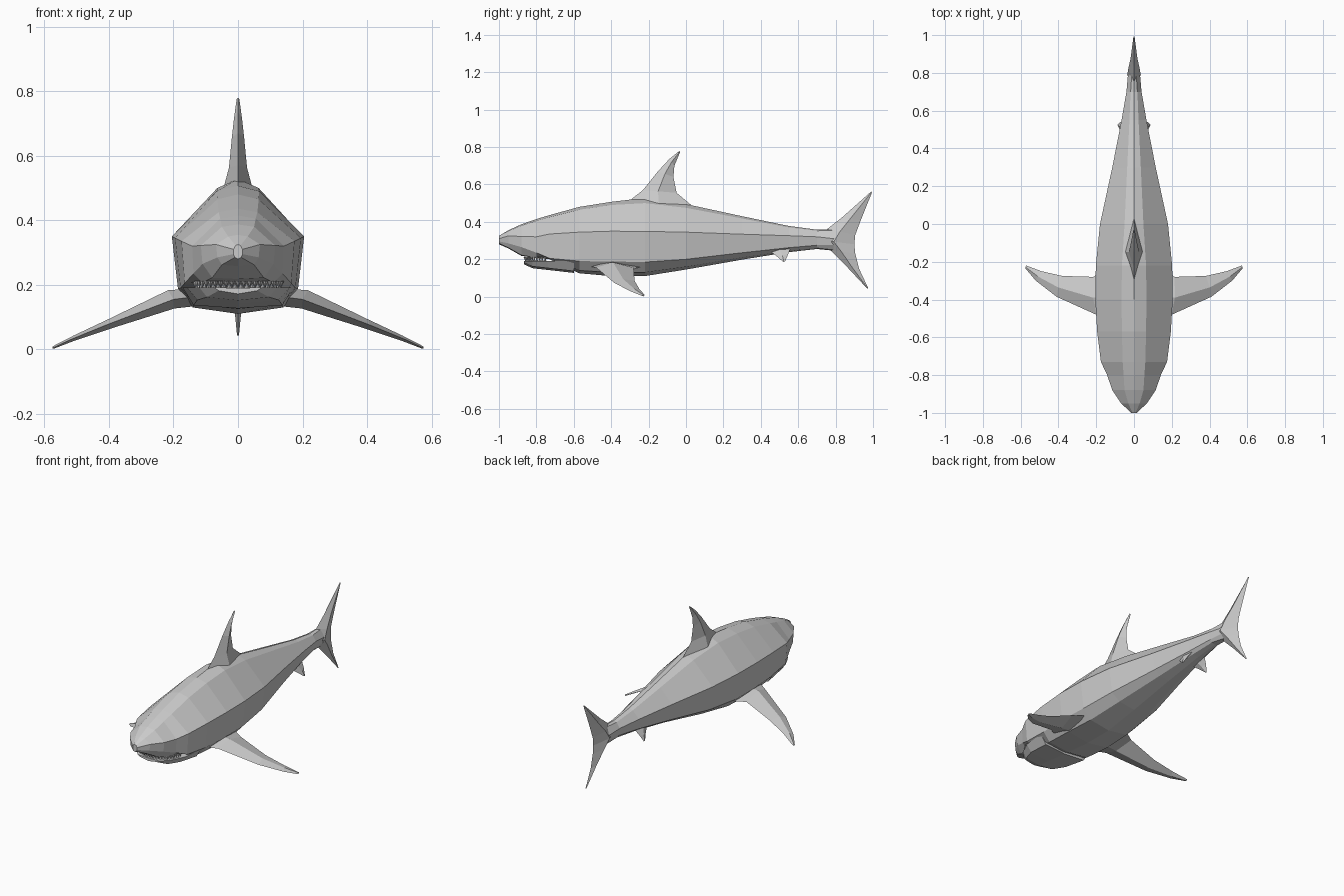
import bpy, bmesh, math
from mathutils import Vector

grey = bpy.data.materials.new("shark_grey")
grey.diffuse_color = (0.6, 0.6, 0.6, 1)


def finish(name, bm):
    bmesh.ops.recalc_face_normals(bm, faces=bm.faces)
    me = bpy.data.meshes.new(name)
    bm.to_mesh(me)
    bm.free()
    me.materials.append(grey)
    ob = bpy.data.objects.new(name, me)
    bpy.context.collection.objects.link(ob)
    return ob


def loft(name, rings):
    """Skin a row of equal closed rings and cap both ends."""
    bm = bmesh.new()
    vs = [[bm.verts.new(p) for p in r] for r in rings]
    n = len(vs[0])
    for a, b in zip(vs, vs[1:]):
        for i in range(n):
            j = (i + 1) % n
            bm.faces.new((a[i], a[j], b[j], b[i]))
    bm.faces.new(vs[0])
    bm.faces.new(vs[-1][::-1])
    return finish(name, bm)


def symmetric_ring(y, half):
    """Half outline from top centre to bottom centre, mirrored over x."""
    pts = [Vector((x, y, z)) for x, z in half]
    return pts + [Vector((-p.x, p.y, p.z)) for p in pts[-2:0:-1]]


def blade(lead, trail, thick, axis):
    """Diamond section between a leading and a trailing edge point."""
    lead, trail, axis = Vector(lead), Vector(trail), Vector(axis)
    mid = lead.lerp(trail, 0.45)
    return [lead, mid + axis * thick, trail, mid - axis * thick]


# Body: y, top z, shoulder x z, flank x z, lower flank x z, belly x z, bottom z
sections = [
    (-1.00, .325, .008, .322, .014, .310, .014, .295, .010, .285, .280),
    (-.95, .355, .030, .350, .068, .325, .064, .285, .050, .262, .258),
    (-.88, .387, .050, .380, .115, .322, .110, .265, .080, .222, .218),
    (-.80, .415, .055, .405, .142, .320, .138, .235, .110, .207, .207),
    (-.73, .436, .060, .425, .175, .335, .165, .205, .130, .200, .200),
    (-.57, .480, .064, .465, .195, .345, .178, .190, .135, .140, .125),
    (-.40, .507, .066, .490, .205, .350, .186, .188, .140, .130, .110),
    (-.22, .528, .064, .500, .202, .349, .182, .185, .130, .130, .110),
    (.00, .495, .050, .475, .180, .345, .160, .200, .105, .160, .145),
    (.30, .430, .036, .418, .115, .334, .100, .235, .062, .210, .198),
    (.55, .378, .024, .370, .066, .326, .055, .262, .035, .245, .238),
    (.70, .358, .018, .352, .040, .320, .034, .275, .022, .260, .255),
    (.79, .362, .012, .355, .032, .310, .026, .275, .012, .250, .246),
]
loft("body", [symmetric_ring(s[0], [(0, s[1]), s[2:4], s[4:6], s[6:8], s[8:10], (0, s[10])])
              for s in sections])

# Lower jaw: y, half width, bottom z
loft("lower_jaw", [symmetric_ring(y, [(0, .190), (w, .192), (w * .8, b + .010), (0, b)])
                   for y, w, b in [(-.865, .075, .172), (-.82, .120, .152),
                                   (-.74, .158, .143), (-.60, .172, .127)]])

# Teeth along the mouth curve, upper row pointing down and lower row up
bm = bmesh.new()
for count, base, tip, shrink in [(23, .212, .192, 1.0), (22, .189, .208, .95)]:
    for i in range(count):
        a = math.pi * (i + .5) / count
        c = Vector((.135 * math.cos(a) * shrink, -.745 - .115 * math.sin(a) * shrink, 0))
        ring = [bm.verts.new(c + Vector((.008 * math.cos(k * math.tau / 4),
                                         .008 * math.sin(k * math.tau / 4), base)))
                for k in range(4)]
        apex = bm.verts.new(c + Vector((0, 0, tip)))
        bm.faces.new(ring)
        for k in range(4):
            bm.faces.new((ring[k], ring[(k + 1) % 4], apex))
finish("teeth", bm)

# Dorsal fin, swept back
X = (1, 0, 0)
loft("dorsal_fin", [blade(l, t, w, X) for l, t, w in [
    ((0, -.30, .515), (0, .04, .480), .045),
    ((0, -.23, .570), (0, -.05, .555), .028),
    ((0, -.15, .670), (0, -.067, .640), .019),
    ((0, -.09, .735), (0, -.062, .700), .012),
    ((0, -.035, .780), (0, -.032, .772), .004)]])

# Tail fin, crescent with a longer upper lobe
loft("tail_fin", [blade(l, t, w, X) for l, t, w in [
    ((0, .99, .562), (0, .994, .556), .003),
    ((0, .83, .420), (0, .935, .410), .018),
    ((0, .755, .362), (0, .905, .330), .030),
    ((0, .70, .305), (0, .900, .280), .036),
    ((0, .77, .250), (0, .905, .230), .028),
    ((0, .86, .160), (0, .925, .150), .014),
    ((0, .97, .042), (0, .974, .046), .003)]])

# Paired fins
for side, m in (("left", -1), ("right", 1)):
    up = Vector((m * .35, 0, 1)).normalized()
    loft(side + "_pectoral_fin", [blade((m * l[0], *l[1:]), (m * t[0], *t[1:]), w, up)
                                  for l, t, w in [
        ((.12, -.53, .165), (.12, -.22, .160), .028),
        ((.20, -.48, .155), (.215, -.28, .155), .030),
        ((.41, -.385, .075), (.38, -.275, .085), .015),
        ((.52, -.30, .030), (.49, -.250, .042), .008),
        ((.575, -.235, .004), (.57, -.220, .008), .004)]])
    out = Vector((m, 0, .3)).normalized()
    loft(side + "_pelvic_fin", [blade((m * l[0], *l[1:]), (m * t[0], *t[1:]), w, out)
                                for l, t, w in [
        ((.045, .44, .250), (.040, .56, .262), .012),
        ((.068, .49, .212), (.065, .545, .225), .008),
        ((.085, .518, .187), (.084, .530, .188), .003)]])
